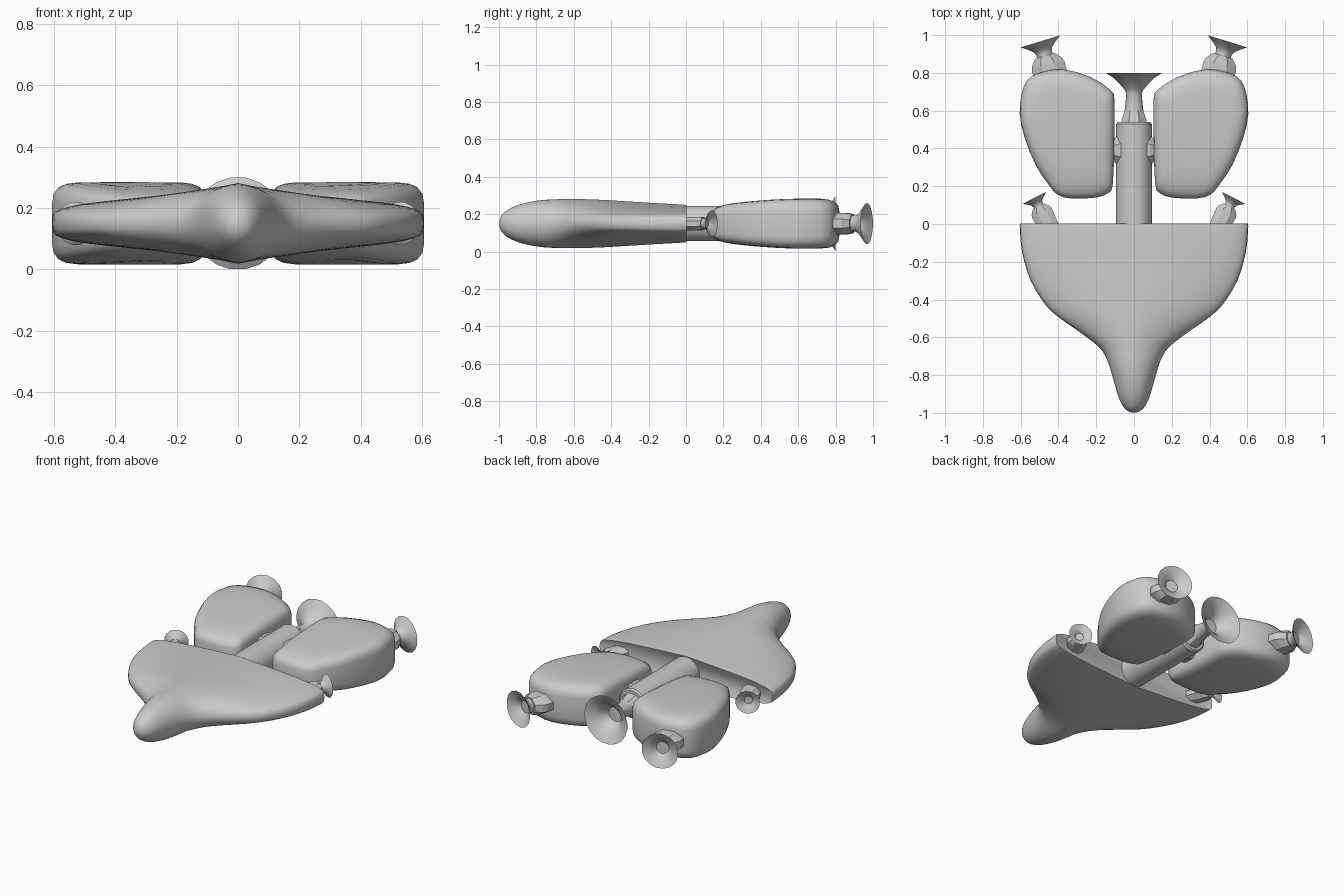
import bpy, bmesh, math
from mathutils import Vector, Matrix

if "Cube" in bpy.data.objects:
    bpy.data.objects.remove(bpy.data.objects["Cube"])

MID = 0.15  # height of the flat symmetry plane


def spline(pts, sub, closed=False):
    """Catmull-Rom through points of any dimension."""
    n, out = len(pts), []
    for i in range(n if closed else n - 1):
        idx = [i - 1, i, i + 1, i + 2]
        idx = [k % n if closed else min(max(k, 0), n - 1) for k in idx]
        a, b, c, d = [pts[k] for k in idx]
        for j in range(sub):
            t = j / sub
            out.append([0.5 * (2 * q + (r - p) * t + (2 * p - 5 * q + 4 * r - s) * t * t
                        + (3 * q - p - 3 * r + s) * t ** 3) for p, q, r, s in zip(a, b, c, d)])
    if not closed:
        out.append(list(pts[-1]))
    return out


def loft(name, rings, matrix=None, angle=40):
    """Skin closed rings of points and cap both ends."""
    bm = bmesh.new()
    loops = [[bm.verts.new(p) for p in r] for r in rings]
    n = len(loops[0])
    for a, b in zip(loops, loops[1:]):
        for i in range(n):
            j = (i + 1) % n
            bm.faces.new((a[i], a[j], b[j], b[i]))
    bm.faces.new(loops[0])
    bm.faces.new(loops[-1])
    if matrix:
        bm.transform(matrix)
    bmesh.ops.recalc_face_normals(bm, faces=bm.faces)
    me = bpy.data.meshes.new(name)
    bm.to_mesh(me)
    bm.free()
    ob = bpy.data.objects.new(name, me)
    bpy.context.collection.objects.link(ob)
    bpy.ops.object.select_all(action='DESELECT')
    ob.select_set(True)
    bpy.context.view_layer.objects.active = ob
    bpy.ops.object.shade_smooth_by_angle(angle=math.radians(angle))
    return ob


def turned(name, profile, loc, yaw=0, seg=16, scale=1, angle=40):
    """Rings (y, x radius, z radius) along local y, yawed around z."""
    rings = []
    for y, rx, rz in profile:
        rings.append([(rx * math.cos(a), y, rz * math.sin(a))
                      for a in (2 * math.pi * (k + 0.5) / seg for k in range(seg))])
    m = Matrix.Translation(loc) @ Matrix.Rotation(yaw, 4, 'Z') @ Matrix.Scale(scale, 4)
    return loft(name, rings, m, angle)


# Hull: y, half width, centre half height, edge/centre ratio, squareness
stations = [
    (-0.998, 0.012, 0.012, 1, 2), (-0.985, 0.04, 0.045, 1, 2), (-0.95, 0.067, 0.075, 1, 2),
    (-0.89, 0.09, 0.102, 1, 2), (-0.80, 0.116, 0.122, 1, 2), (-0.72, 0.142, 0.129, 0.95, 2),
    (-0.65, 0.187, 0.131, 0.8, 2), (-0.57, 0.29, 0.131, 0.62, 2.2), (-0.50, 0.39, 0.129, 0.55, 2.6),
    (-0.43, 0.467, 0.126, 0.53, 3), (-0.30, 0.547, 0.118, 0.55, 3.6), (-0.15, 0.592, 0.109, 0.6, 4.2),
    (-0.012, 0.605, 0.101, 0.65, 4.5), (0.0, 0.597, 0.095, 0.64, 4.5)]
rings = []
for y, w, h, e, n in spline(stations, 3):
    ring = []
    for k in range(40):
        a = 2 * math.pi * k / 40
        c, s = math.cos(a), math.sin(a)
        u = math.copysign(abs(c) ** (2 / n), c) if abs(c) > 1e-6 else 0
        v = math.copysign(abs(s) ** (2 / n), s) if abs(s) > 1e-6 else 0
        ring.append((w * u, y, MID + v * h * (1 + (e - 1) * abs(u))))
    rings.append(ring)
loft("hull", rings, angle=50)

# Rear spine cylinder with a small chamfer
turned("spine", [(-0.03, 0.095, 0.095), (0.53, 0.095, 0.095), (0.54, 0.086, 0.086)],
       (0, 0, MID), seg=24)

# Central engine: collar and flared bell with hollow interior
turned("main_engine_collar", [(0.53, 0.074, 0.074), (0.555, 0.07, 0.07), (0.603, 0.052, 0.052)],
       (0, 0, MID), seg=8, angle=20)
main_bell = [(0.59, 0.052), (0.61, 0.049), (0.69, 0.041), (0.71, 0.05), (0.74, 0.076),
             (0.775, 0.112), (0.80, 0.151), (0.775, 0.098), (0.74, 0.064), (0.705, 0.045)]
turned("main_engine_bell", [(y, r, r) for y, r in main_bell], (0, 0, MID), seg=20)

# Small engine profiles, measured back from the rim centre
bell = [(-0.12, 0.045), (-0.09, 0.045), (-0.065, 0.043), (-0.045, 0.052), (-0.022, 0.08),
        (0, 0.111), (-0.018, 0.075), (-0.036, 0.048), (-0.05, 0.038)]
collar = [(-0.28, 0.088, 0.062), (-0.14, 0.098, 0.062), (-0.115, 0.09, 0.062), (-0.08, 0.058, 0.055)]

# Pod outline in plan
outline = [(0.20, 0.14), (0.33, 0.135), (0.405, 0.155), (0.45, 0.205), (0.52, 0.31), (0.58, 0.46),
           (0.605, 0.58), (0.597, 0.68), (0.567, 0.76), (0.50, 0.80), (0.38, 0.82), (0.23, 0.778),
           (0.125, 0.71), (0.103, 0.65), (0.105, 0.42), (0.112, 0.21), (0.135, 0.165)]
levels = [(0.45, 1.0), (0.68, 0.995), (0.82, 0.96), (0.92, 0.87), (0.98, 0.72), (1.0, 0.5)]
levels += [(s, -z) for s, z in reversed(levels)]
cx, cy = 0.355, 0.5


def pod_height(y):
    return 0.092 + 0.042 * math.sin(min(1, max(0, (y - 0.1) / 0.55)) * math.pi / 2)


for side, label in ((1, "left"), (-1, "right")):
    # Rounded pod
    rings = []
    for s, z in levels:
        ring = []
        for x, y in spline(outline, 2, True):
            py = cy + (y - cy) * s
            ring.append((side * (cx + (x - cx) * s), py, MID + z * pod_height(py)))
        rings.append(ring)
    loft(label + "_pod", rings, angle=50)

    # Joint between spine and pod
    turned(label + "_pod_joint", [(0.05, 0.088, 0.07), (0.085, 0.085, 0.07), (0.112, 0.06, 0.055),
                                  (0.15, 0.06, 0.055)],
           (0, 0.39, MID), yaw=-side * math.pi / 2, seg=8, angle=20)

    # Pod engine and smaller wing engine, both splayed outward
    for part, x, y, tilt, size in (("pod", 0.495, 0.967, 17, 1), ("wing", 0.528, 0.138, 27, 0.64)):
        loc, yaw = (side * x, y, MID), -side * math.radians(tilt)
        turned(f"{label}_{part}_engine_collar", collar, loc, yaw, 8, size, 20)
        turned(f"{label}_{part}_engine_bell", [(t, r, r) for t, r in bell], loc, yaw, 16, size)
